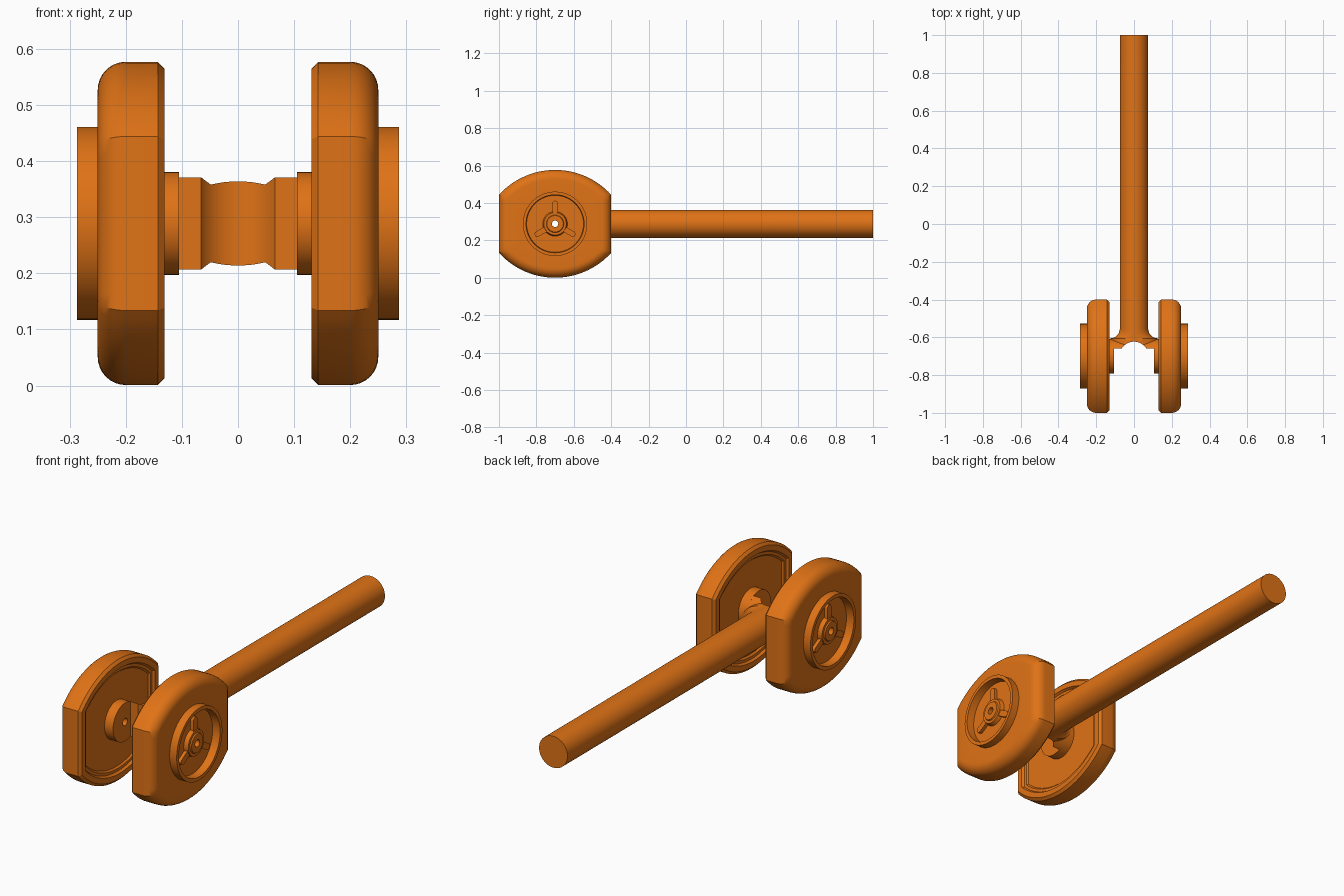
import bpy, bmesh
from math import sin, cos, pi, sqrt, atan2, radians
from mathutils import Matrix, Vector

if "Cube" in bpy.data.objects:
    bpy.data.objects.remove(bpy.data.objects["Cube"])

CY, CZ = -0.70, 0.289          # wheel axis
orange = bpy.data.materials.new("orange")
orange.diffuse_color = (0.74, 0.17, 0.008, 1)
orange.use_nodes = True
orange.node_tree.nodes["Principled BSDF"].inputs["Base Color"].default_value = orange.diffuse_color


def finish(name, bm):
    bmesh.ops.recalc_face_normals(bm, faces=bm.faces[:])
    me = bpy.data.meshes.new(name)
    bm.to_mesh(me)
    bm.free()
    ob = bpy.data.objects.new(name, me)
    bpy.context.collection.objects.link(ob)
    me.materials.append(orange)
    return ob


def loft(name, rings, closed=False):
    bm = bmesh.new()
    vs = [[bm.verts.new(p) for p in r] for r in rings]
    n = len(rings[0])
    pairs = list(zip(vs, vs[1:]))
    if closed:
        pairs.append((vs[-1], vs[0]))
    else:
        bm.faces.new(vs[0])
        bm.faces.new(vs[-1])
    for a, b in pairs:
        for i in range(n):
            j = (i + 1) % n
            bm.faces.new((a[i], a[j], b[j], b[i]))
    return finish(name, bm)


def activate(ob):
    bpy.ops.object.select_all(action='DESELECT')
    ob.select_set(True)
    bpy.context.view_layer.objects.active = ob


def smooth(ob):
    activate(ob)
    bpy.ops.object.shade_smooth_by_angle(angle=radians(28))


def boolean(ob, other, op):
    activate(ob)
    m = ob.modifiers.new("bool", 'BOOLEAN')
    m.operation, m.solver, m.object = op, 'EXACT', other
    bpy.ops.object.modifier_apply(modifier=m.name)
    bpy.data.objects.remove(other)


# Wheel outline: two shallow arcs with flat front and back, offset inward by d
def outline(d, arc=30, side=12):
    w, r, off = 0.30 - d, 0.405 - d, 0.117
    h = sqrt(r * r - w * w) - off
    a0 = atan2(h + off, w)
    half = [(r * cos(a0 + (pi - 2 * a0) * i / arc),
             r * sin(a0 + (pi - 2 * a0) * i / arc) - off) for i in range(arc)]
    half += [(-w, h - 2 * h * i / side) for i in range(side)]
    return half + [(-y, -z) for y, z in half]


def circle(r):
    return [(r * y / sqrt(y * y + z * z), r * z / sqrt(y * y + z * z))
            for y, z in outline(0)]


# Wheel cross-section, from the axle hole round the tyre to the outer hub
sections = [(0.105, circle(0.017)), (0.105, circle(0.0915)),
            (0.150, circle(0.0915)), (0.150, outline(0.065)),
            (0.142, outline(0.058)), (0.142, outline(0.045)),
            (0.131, outline(0.038)), (0.131, outline(0.0125)),
            (0.143, outline(0))]
sections += [(0.20 + 0.05 * sin(t * pi / 16), outline(0.05 * (1 - cos(t * pi / 16))))
             for t in range(9)]
sections += [(0.25, circle(0.172)), (0.287, circle(0.172)),
             (0.287, circle(0.155)), (0.250, circle(0.152)),
             (0.250, circle(0.066)), (0.270, circle(0.060)),
             (0.270, circle(0.047)), (0.276, circle(0.044)),
             (0.276, circle(0.017))]

for s, label in ((-1, "left"), (1, "right")):
    wheel = loft(label + "_wheel",
                 [[(s * x, CY + y, CZ + z) for y, z in ring] for x, ring in sections],
                 closed=True)
    smooth(wheel)
    # Three round-tipped hub spokes
    for k in range(3):
        a = pi / 2 + k * 2 * pi / 3
        prof = [(0.05, -0.015)]
        prof += [(0.109 + 0.015 * sin(t * pi / 8), -0.015 * cos(t * pi / 8)) for t in range(9)]
        prof += [(0.05, 0.015)]
        rings = [[(s * x, CY + u * cos(a) - v * sin(a), CZ + u * sin(a) + v * cos(a))
                  for u, v in prof] for x in (0.245, 0.266)]
        smooth(loft(f"{label}_spoke_{k + 1}", rings))

# Round shaft that flares sideways into the yoke
stations = [(1.0, 0.075)]
stations += [(-0.553 - 0.052 * sin(t * pi / 16), 0.075 + 0.05 * (1 - cos(t * pi / 16)))
             for t in range(9)]
stations += [(-0.69, 0.125)]
shaft = loft("shaft_and_yoke",
             [[(a * cos(i * pi / 32), y, CZ + 0.075 * sin(i * pi / 32)) for i in range(64)]
              for y, a in stations])


def cylinder(name, r, depth, axis):
    bm = bmesh.new()
    rot = Matrix.Rotation(pi / 2, 4, 'Y') if axis == 'X' else Matrix()
    bmesh.ops.create_cone(bm, cap_ends=True, segments=96, radius1=r, radius2=r,
                          depth=depth, matrix=Matrix.Translation((0, CY, CZ)) @ rot)
    return finish(name, bm)


# Yoke: cross cylinder with a round gap cut between its arms
boolean(shaft, cylinder("yoke", 0.0915, 0.22, 'X'), 'UNION')
bm = bmesh.new()
bmesh.ops.create_cube(bm, size=1, matrix=Matrix.Translation((0, -0.785, CZ))
                      @ Matrix.Diagonal((0.32, 0.25, 0.4, 1)))
boolean(shaft, finish("gap_cutter", bm), 'DIFFERENCE')
boolean(shaft, cylinder("arch_cutter", 0.077, 0.4, 'Z'), 'DIFFERENCE')
smooth(shaft)
